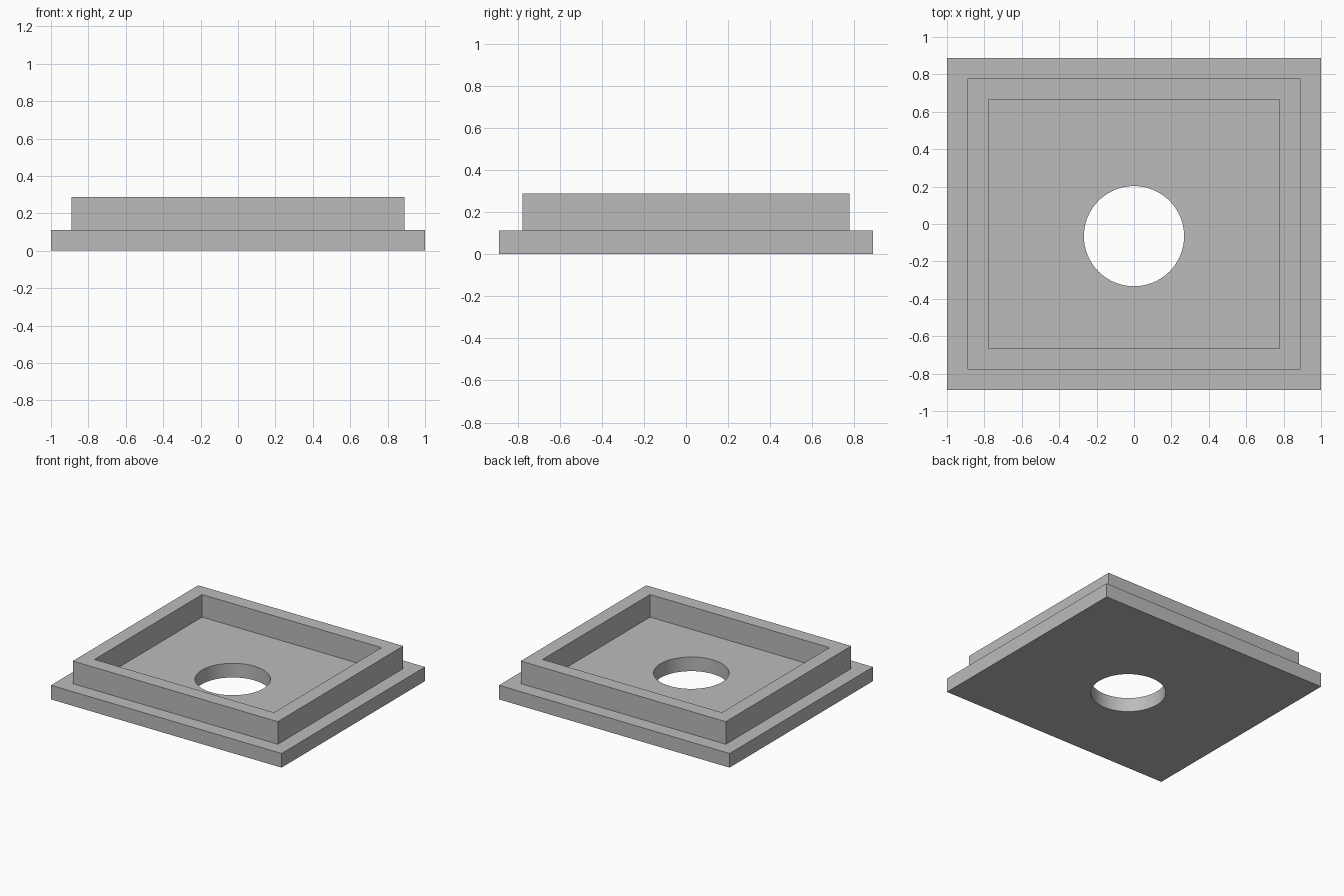
import bpy
import bmesh
from math import radians
from mathutils import Matrix, Vector

default = bpy.data.objects.get("Cube")
if default:
    bpy.data.objects.remove(default, do_unlink=True)

STEP = 0.111          # ledge width, rim width and plate thickness
RIM_HEIGHT = 0.177
LENGTH, WIDTH = 2.0, 1.776
HOLE_RADIUS, HOLE_Y = 0.268, -0.065

grey = bpy.data.materials.new("plain grey")
grey.use_nodes = True
colour = (0.5, 0.5, 0.5, 1)
grey.diffuse_color = colour
grey.node_tree.nodes["Principled BSDF"].inputs["Base Color"].default_value = colour


def make_object(name, bm):
    bmesh.ops.recalc_face_normals(bm, faces=bm.faces)
    mesh = bpy.data.meshes.new(name)
    bm.to_mesh(mesh)
    bm.free()
    mesh.materials.append(grey)
    obj = bpy.data.objects.new(name, mesh)
    bpy.context.collection.objects.link(obj)
    return obj


def inset_and_move(bm, face, height):
    """Inset a face by one step, then extrude it vertically."""
    bmesh.ops.inset_region(bm, faces=[face], thickness=STEP, use_even_offset=True)
    moved = bmesh.ops.extrude_discrete_faces(bm, faces=[face])["faces"][0]
    bmesh.ops.translate(bm, verts=moved.verts, vec=(0, 0, height))
    return moved


# Base plate with a raised rim around a sunken floor
bm = bmesh.new()
size = Matrix.Diagonal((LENGTH, WIDTH, STEP, 1))
bmesh.ops.create_cube(bm, size=1, matrix=Matrix.Translation((0, 0, STEP / 2)) @ size)
bm.normal_update()
top = max(bm.faces, key=lambda f: f.calc_center_median().z)
top = inset_and_move(bm, top, RIM_HEIGHT)
bm.normal_update()
inset_and_move(bm, top, -RIM_HEIGHT)
tray = make_object("rimmed_tray", bm)

# Round hole through the floor
bm = bmesh.new()
bmesh.ops.create_cone(bm, cap_ends=True, segments=64, radius1=HOLE_RADIUS,
                      radius2=HOLE_RADIUS, depth=1,
                      matrix=Matrix.Translation(Vector((0, HOLE_Y, 0))))
cutter = make_object("hole_cutter", bm)
cutter.hide_render = True

cut = tray.modifiers.new("round hole", "BOOLEAN")
cut.operation = "DIFFERENCE"
cut.solver = "EXACT"
cut.object = cutter
bpy.ops.object.select_all(action="DESELECT")
tray.select_set(True)
bpy.context.view_layer.objects.active = tray
bpy.ops.object.modifier_apply(modifier=cut.name)
bpy.data.objects.remove(cutter, do_unlink=True)
bpy.ops.object.shade_smooth_by_angle(angle=radians(30))
